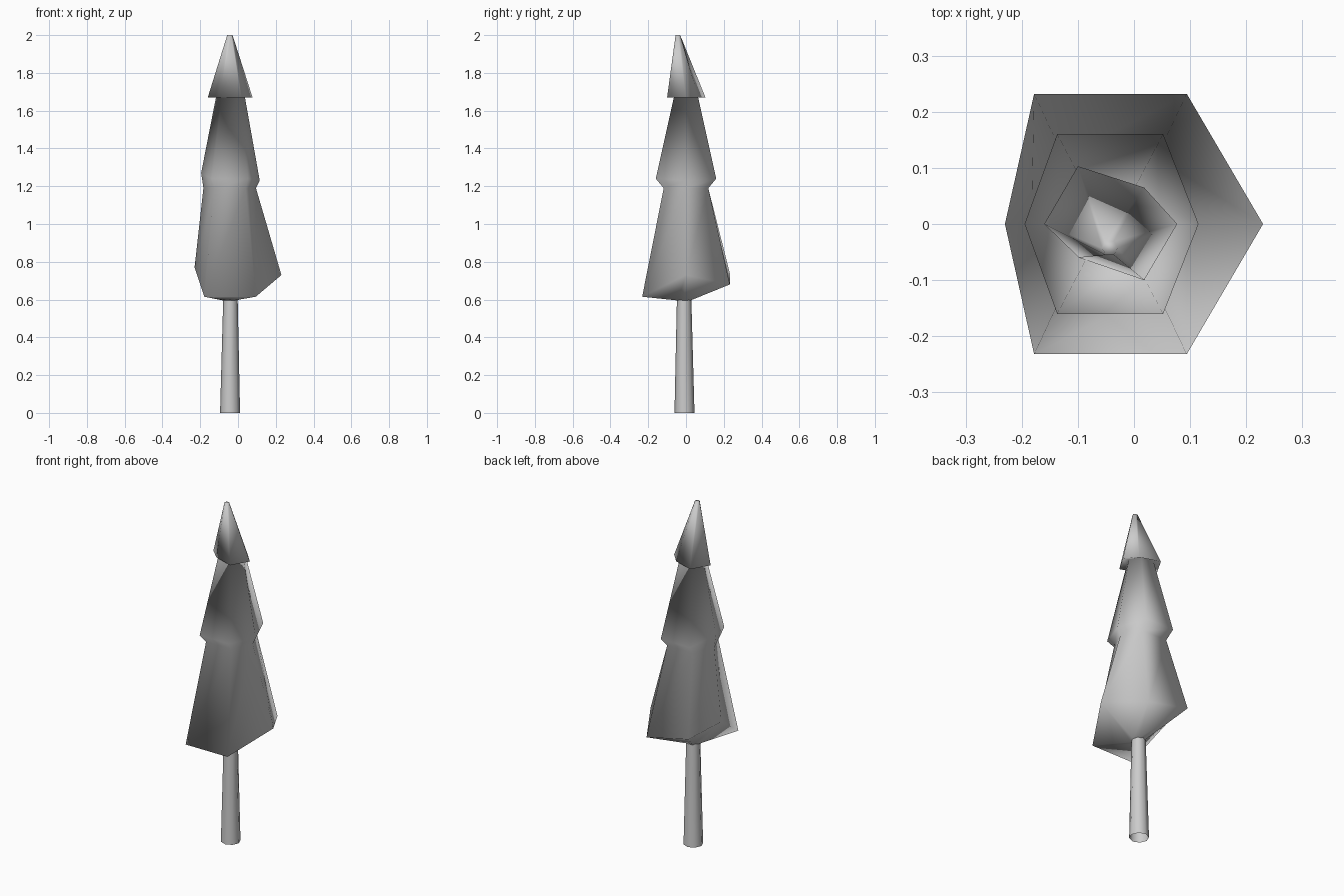
import bpy
import bmesh
from math import cos, sin, tau

default = bpy.data.objects.get("Cube")
if default:
    bpy.data.objects.remove(default, do_unlink=True)

grey = bpy.data.materials.new("plain_grey")
grey.use_nodes = True
colour = (0.6, 0.6, 0.6, 1)
grey.diffuse_color = colour
grey.node_tree.nodes["Principled BSDF"].inputs["Base Color"].default_value = colour


def loft(name, rings, cap_end=False):
    """Skin a stack of equal-sided rings with smooth quads."""
    bm = bmesh.new()
    loops = [[bm.verts.new(p) for p in ring] for ring in rings]
    for low, high in zip(loops, loops[1:]):
        n = len(low)
        for i in range(n):
            j = (i + 1) % n
            bm.faces.new((low[i], low[j], high[j], high[i]))
    if cap_end:
        bm.faces.new(loops[-1])
    for face in bm.faces:
        face.smooth = True
    mesh = bpy.data.meshes.new(name)
    bm.to_mesh(mesh)
    bm.free()
    mesh.materials.append(grey)
    obj = bpy.data.objects.new(name, mesh)
    bpy.context.collection.objects.link(obj)
    return obj


def hexagon(left, inner_left, inner_right, right, depth, heights):
    """Hexagon mirrored front to back, counterclockwise from its +x corner."""
    outline = [(right, 0), (inner_right, depth), (inner_left, depth),
               (left, 0), (inner_left, -depth), (inner_right, -depth)]
    return [(x, y, z) for (x, y), z in zip(outline, heights)]


def circle(x, y, z, radius, sides):
    return [(x + radius * cos(tau * i / sides), y + radius * sin(tau * i / sides), z)
            for i in range(sides)]


# Trunk: slightly tapered and open at the foot
loft("trunk", [circle(-0.042, -0.008, 0, 0.053, 8),
               circle(-0.04, -0.01, 0.61, 0.038, 8)])

# Foliage: two tiers with an uneven lower rim, then a pointed crown
crown_hem = [(x, y, 1.67) for x, y in
             [(0.077, 0), (0.018, 0.065), (-0.1, 0.103),
              (-0.16, 0), (-0.098, -0.06), (0.018, -0.1)]]
loft("foliage", [
    circle(-0.04, -0.01, 0.595, 0.038, 6),
    hexagon(-0.23, -0.178, 0.094, 0.23, 0.232, [0.73, 0.68, 0.74, 0.77, 0.615, 0.615]),
    hexagon(-0.183, -0.125, 0.04, 0.095, 0.118, [1.19] * 6),
    hexagon(-0.195, -0.137, 0.052, 0.115, 0.16, [1.23, 1.24, 1.24, 1.27, 1.24, 1.24]),
    hexagon(-0.115, -0.085, 0, 0.035, 0.062, [1.68] * 6),
    crown_hem,
    circle(-0.043, -0.043, 2.0, 0.014, 6),
], cap_end=True)
